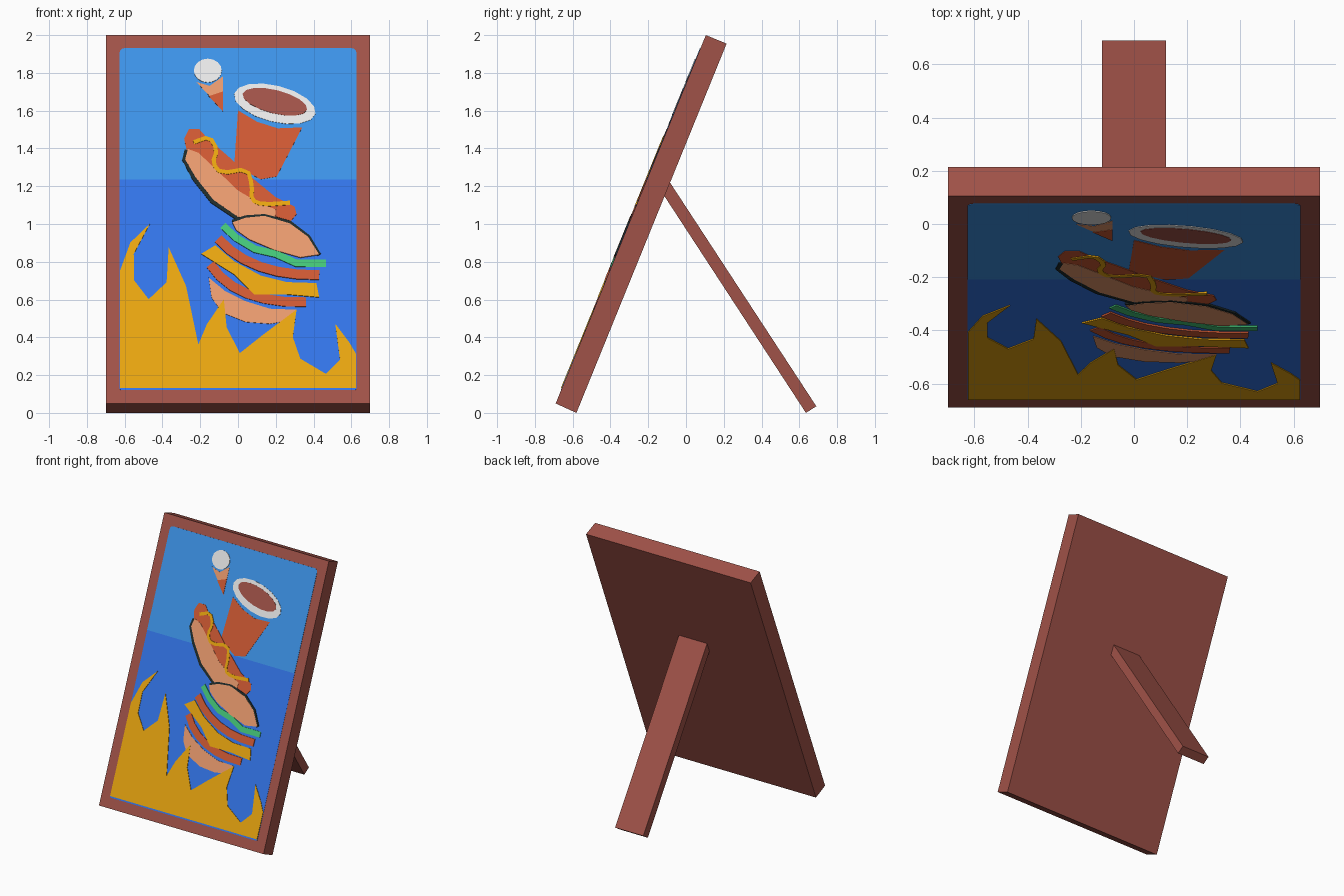
import bpy, bmesh, math
from mathutils import Vector

if "Cube" in bpy.data.objects:
    bpy.data.objects.remove(bpy.data.objects["Cube"])


def material(name, r, g, b):
    lin = [((c / 255 + 0.055) / 1.055) ** 2.4 for c in (r, g, b)]
    m = bpy.data.materials.new(name)
    m.diffuse_color = (*lin, 1)
    m.use_nodes = True
    m.node_tree.nodes["Principled BSDF"].inputs["Base Color"].default_value = m.diffuse_color
    return m


WOOD = material("wood_brown", 160, 82, 72)
SKY = material("light_blue", 62, 150, 236)
BLUE = material("blue", 52, 120, 238)
YELLOW = material("mustard_yellow", 233, 166, 16)
RED = material("sausage_red", 205, 88, 51)
TAN = material("bread_tan", 235, 156, 111)
WHITE = material("cream_white", 235, 235, 235)
GREEN = material("lettuce_green", 68, 197, 120)
BLACK = material("outline_black", 30, 42, 42)

# Front plane of the leaning board, seen from the front as (x, z)
SLOPE = (0.105 + 0.69) / (2.0 - 0.05)
NORMAL = Vector((0, -1, SLOPE)).normalized()


def on_board(x, z, h):
    return Vector((x, -0.69 + (z - 0.05) * SLOPE, z)) + NORMAL * h


def solid(name, front, back, mat):
    """Closed solid between two matching outlines."""
    bm = bmesh.new()
    a = [bm.verts.new(p) for p in front]
    b = [bm.verts.new(p) for p in back]
    n = len(a)
    caps = [bm.faces.new(a), bm.faces.new(b[::-1])]
    for i in range(n):
        j = (i + 1) % n
        bm.faces.new((a[j], a[i], b[i], b[j]))
    bmesh.ops.recalc_face_normals(bm, faces=bm.faces)
    if n > 4:
        bmesh.ops.triangulate(bm, faces=caps)
    me = bpy.data.meshes.new(name)
    bm.to_mesh(me)
    bm.free()
    me.materials.append(mat)
    ob = bpy.data.objects.new(name, me)
    bpy.context.collection.objects.link(ob)
    return ob


def prism(name, yz, half, mat):
    return solid(name, [(-half, y, z) for y, z in yz], [(half, y, z) for y, z in yz], mat)


def plate(name, pts, layer, mat):
    """Thin painted plate on the board; higher layers cover lower ones."""
    h = layer * 0.0013
    return solid(name, [on_board(x, z, h) for x, z in pts],
                 [on_board(x, z, -0.001) for x, z in pts], mat)


def stroke(name, pts, width, layer, mat):
    """Ribbon of constant width along a path."""
    P = [Vector(p) for p in pts]
    left, right = [], []
    for i, p in enumerate(P):
        d = (P[min(i + 1, len(P) - 1)] - P[max(i - 1, 0)]).normalized()
        n = Vector((-d.y, d.x)) * width / 2
        left.append(p + n)
        right.append(p - n)
    return plate(name, left + right[::-1], layer, mat)


def bezier(a, b, c, n=6):
    a, b, c = Vector(a), Vector(b), Vector(c)
    return [a * (1 - t) ** 2 + b * 2 * t * (1 - t) + c * t * t for t in (i / n for i in range(n + 1))]


def chaikin(pts):
    P = [Vector(p) for p in pts]
    out = [P[0]]
    for a, b in zip(P, P[1:]):
        out += [a * 0.75 + b * 0.25, a * 0.25 + b * 0.75]
    return out + [P[-1]]


def ellipse(cx, cz, rx, rz, tilt=0, n=16):
    c, s = math.cos(math.radians(tilt)), math.sin(math.radians(tilt))
    res = []
    for i in range(n):
        u, v = rx * math.cos(2 * math.pi * i / n), rz * math.sin(2 * math.pi * i / n)
        res.append((cx + u * c - v * s, cz + u * s + v * c))
    return res


def rounded(x, z0, z1, r0, r1, n=4):
    """Rectangle with rounded bottom (r0) and top (r1) corners."""
    pts = []
    for sx, z, r, start in ((1, z1 - r1, r1, 0), (-1, z1 - r1, r1, 90),
                            (-1, z0 + r0, r0, 180), (1, z0 + r0, r0, 270)):
        for i in range(n + 1 if r else 1):
            a = math.radians(start + 90 * i / n)
            pts.append((sx * (x - r) + r * math.cos(a), z + r * math.sin(a)))
    return pts


# Board and rear support leg
prism("sign_board", [(-0.69, 0.05), (-0.58, 0), (0.215, 1.955), (0.105, 2.0)], 0.7, WOOD)
prism("support_leg", [(-0.10, 1.243), (-0.14, 1.187), (0.635, 0), (0.69, 0.035)], 0.12, WOOD)

# Picture background
plate("picture_lower", rounded(0.627, 0.12, 1.26, 0.01, 0), 1, BLUE)
plate("picture_sky", rounded(0.627, 1.235, 1.93, 0, 0.025), 2, SKY)

# Flames along the bottom
plate("flames", [
    (-0.625, 0.13), (-0.625, 0.75), (-0.57, 0.90), (-0.466, 1.0), (-0.552, 0.84), (-0.55, 0.70),
    (-0.473, 0.60), (-0.378, 0.69), (-0.367, 0.875), (-0.275, 0.67), (-0.21, 0.36), (-0.165, 0.467),
    (-0.075, 0.60), (-0.06, 0.45), (0.01, 0.315), (0.13, 0.41), (0.31, 0.545), (0.29, 0.40),
    (0.33, 0.285), (0.465, 0.205), (0.54, 0.28), (0.515, 0.47), (0.59, 0.37), (0.625, 0.31),
    (0.625, 0.13)], 4, YELLOW)

# Ice cream
plate("ice_cream_cone", [(-0.22, 1.75), (-0.15, 1.73), (-0.08, 1.78), (-0.08, 1.60)], 3, TAN)
plate("ice_cream_cone_tip", [(-0.155, 1.675), (-0.08, 1.70), (-0.08, 1.595)], 4, RED)
plate("ice_cream_scoop", ellipse(-0.16, 1.81, 0.074, 0.063), 5, WHITE)

# Drink cup
plate("cup_body", [(0, 1.6), (0.10, 1.54), (0.21, 1.505), (0.34, 1.51), (0.205, 1.25),
                   (0.12, 1.235), (-0.02, 1.31)], 3, RED)
plate("cup_rim", ellipse(0.195, 1.635, 0.222, 0.096, -14), 4, WHITE)
plate("cup_drink", ellipse(0.195, 1.645, 0.176, 0.062, -14), 5, WOOD)

# Hot dog
plate("sausage", [(-0.285, 1.45), (-0.26, 1.50), (-0.205, 1.50), (-0.16, 1.45), (-0.05, 1.355),
                  (0.06, 1.255), (0.2, 1.14), (0.30, 1.09), (0.31, 1.05), (0.28, 1.015),
                  (0.19, 1.04), (0, 1.12), (-0.2, 1.3), (-0.27, 1.38)], 4, RED)
plate("hot_dog_bun", [(-0.265, 1.395), (-0.21, 1.375), (-0.13, 1.30), (0, 1.175), (0.12, 1.105),
                      (0.20, 1.075), (0.195, 1.02), (0.10, 1.015), (0, 1.035), (-0.13, 1.125),
                      (-0.225, 1.245), (-0.28, 1.34)], 5, TAN)
stroke("hot_dog_outline", [(-0.27, 1.39), (-0.283, 1.34), (-0.23, 1.24), (-0.135, 1.12),
                           (0, 1.03)], 0.026, 4.5, BLACK)
stroke("mustard", chaikin([(-0.235, 1.43), (-0.15, 1.46), (-0.11, 1.39), (-0.135, 1.32),
                           (-0.09, 1.265), (0.05, 1.29), (0.075, 1.20), (0.07, 1.125),
                           (0.13, 1.10), (0.275, 1.11)]), 0.022, 6, YELLOW)

# Burger, bottom to top
plate("burger_bottom_bun", [(-0.155, 0.715), (-0.07, 0.645), (0.04, 0.59), (0.17, 0.55), (0.31, 0.545),
                            (0.28, 0.49), (0.17, 0.47), (0.04, 0.48), (-0.085, 0.53), (-0.14, 0.61)], 3, TAN)
stroke("burger_lower_patty", bezier((-0.147, 0.785), (-0.01, 0.575), (0.36, 0.585)), 0.05, 4, RED)
plate("burger_cheese", [(-0.12, 0.885), (-0.02, 0.80), (0.12, 0.725), (0.26, 0.69), (0.415, 0.685),
                        (0.43, 0.61), (0.26, 0.625), (0.085, 0.625), (-0.02, 0.73), (-0.195, 0.84)], 5, YELLOW)
stroke("burger_upper_patty", bezier((-0.105, 0.92), (0.07, 0.72), (0.43, 0.728)), 0.05, 6, RED)
stroke("burger_lettuce", [(-0.08, 0.99), (-0.01, 0.925), (0.09, 0.865), (0.20, 0.84), (0.31, 0.79),
                          (0.465, 0.79)], 0.038, 5, GREEN)
plate("burger_top_bun", [(-0.03, 1.005), (0.04, 1.03), (0.14, 1.04), (0.275, 1.0), (0.37, 0.93),
                         (0.43, 0.835), (0.33, 0.82), (0.19, 0.86), (0.06, 0.915), (-0.01, 0.965)], 7, TAN)
stroke("burger_outline", [(-0.03, 1.01), (0.04, 1.033), (0.14, 1.04), (0.275, 1.005), (0.373, 0.93),
                          (0.43, 0.835)], 0.02, 6, BLACK)
